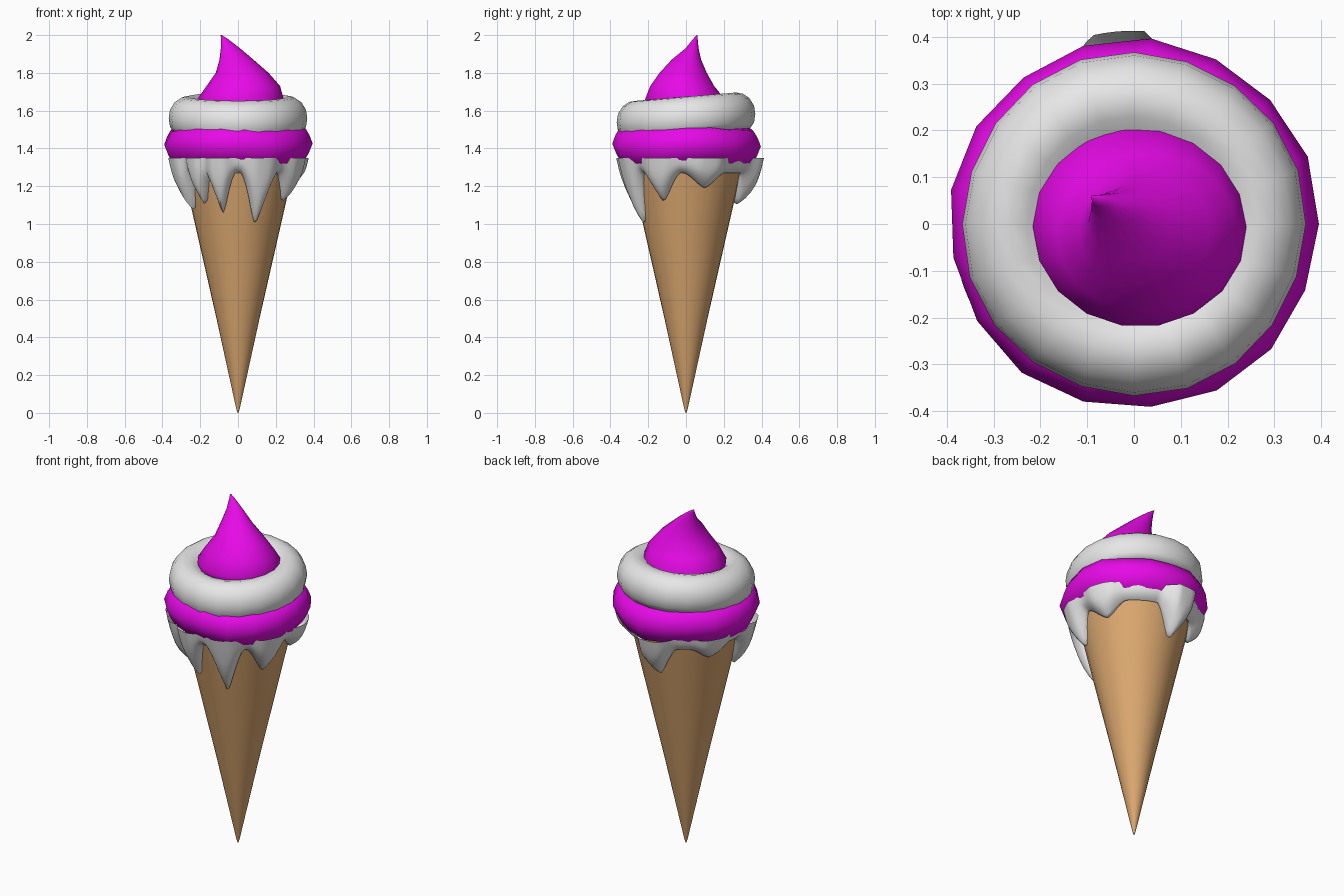
import bpy, math

if "Cube" in bpy.data.objects:
    bpy.data.objects.remove(bpy.data.objects["Cube"])

def material(name, rgb):
    m = bpy.data.materials.new(name)
    m.diffuse_color = (*rgb, 1)
    m.use_nodes = True
    m.node_tree.nodes["Principled BSDF"].inputs["Base Color"].default_value = m.diffuse_color
    return m

wafer = material("wafer tan", (0.71, 0.39, 0.16))
cream = material("cream white", (0.8, 0.8, 0.8))
berry = material("berry pink", (0.8, 0.003, 0.8))

def loft(name, rows, mat, angle=180, cap_start=False, cap_end=False):
    """Skin closed rings that all have the same number of points."""
    n = len(rows[0])
    verts = [p for row in rows for p in row]
    faces = [(k * n + i, k * n + (i + 1) % n, (k + 1) * n + (i + 1) % n, (k + 1) * n + i)
             for k in range(len(rows) - 1) for i in range(n)]
    if cap_start:
        faces.append(tuple(reversed(range(n))))
    if cap_end:
        faces.append(tuple(range(len(verts) - n, len(verts))))
    me = bpy.data.meshes.new(name)
    me.from_pydata(verts, [], faces)
    me.materials.append(mat)
    ob = bpy.data.objects.new(name, me)
    bpy.context.collection.objects.link(ob)
    bpy.ops.object.select_all(action='DESELECT')
    ob.select_set(True)
    bpy.context.view_layer.objects.active = ob
    bpy.ops.object.shade_smooth_by_angle(angle=math.radians(angle))
    return ob

def ring(n, rx, z, cx=0, cy=0, ry=None, wave=None):
    pts = []
    for i in range(n):
        a = 2 * math.pi * i / n
        dz, s = wave(a) if wave else (0, 1)
        pts.append((cx + rx * s * math.cos(a), cy + (ry or rx) * s * math.sin(a), z + dz))
    return pts

# Wafer cone
def cone_r(z):
    return 0.228 * z

loft("cone", [ring(32, r, z) for r, z in
              ((0.003, 0), (0.01, 0.025), (cone_r(0.5), 0.5), (cone_r(1.0), 1.0), (cone_r(1.38), 1.38))],
     wafer, 40, True, True)

# Melted cream skirt: each drip is (angle, tip height, half width, thickness)
drips = [(-68, 1.0, 19, 0.065), (-26, 1.12, 20, 0.07), (20, 1.19, 22, 0.075),
         (95, 1.1, 20, 0.105), (150, 1.21, 20, 0.07), (204, 1.08, 16, 0.08),
         (229, 1.1, 12, 0.075), (252, 1.06, 15, 0.07)]

def drip_at(deg):
    low, thick = 1.27, 0.045
    for a, tip, w, t in drips:
        d = abs((deg - a + 180) % 360 - 180) / w
        if d < 1:
            f = 1 - d
            f = f * f * (3 - 2 * f) * 0.5 + f * 0.5
            low = min(low, 1.27 - (1.27 - tip) * f)
            thick = max(thick, 0.045 + (t - 0.045) * min(1, f * 1.6))
    return low, thick

N = 120
skirt = []
for t in (0, 0.15, 0.3, 0.45, 0.6, 0.75, 0.87, 0.95, 1.0, 1.01):
    row = []
    for i in range(N):
        deg = 360 * i / N
        low, thick = drip_at(deg)
        z = 1.35 + (low - 1.35) * min(t, 1)
        r = cone_r(z) + thick * (1 - 0.8 * t ** 4)
        if t > 1:
            r, z = cone_r(z) - 0.01, z + 0.012
        a = math.radians(deg)
        row.append((r * math.cos(a), r * math.sin(a), z))
    skirt.append(row)
loft("cream_drips", skirt[::-1], cream, 60)

# Lower berry ring with a ridged rim
def berry_wave(a):
    return 0.008 * math.sin(3 * a + 1) + 0.004 * math.sin(7 * a), 1 + 0.008 * math.sin(5 * a)

loft("berry_ring", [ring(17, r, z, wave=berry_wave) for r, z in
                    ((0.25, 1.32), (0.3, 1.312), (0.35, 1.325), (0.375, 1.37), (0.395, 1.42),
                     (0.378, 1.465), (0.357, 1.5), (0.3, 1.515), (0.2, 1.52))], berry, 180)

# Upper cream ring, a little higher at the back
def cream_wave(a):
    return 0.022 * math.sin(a), 1 + 0.006 * math.sin(4 * a)

loft("cream_ring", [ring(20, r, z, wave=cream_wave) for r, z in
                    ((0.2, 1.49), (0.34, 1.485), (0.36, 1.515), (0.367, 1.56), (0.36, 1.605), (0.335, 1.645),
                     (0.3, 1.668), (0.265, 1.674), (0.23, 1.665), (0.18, 1.63))], cream, 180)

# Berry swirl on top with its bent tip: height, centre x, radius x, centre y, radius y
swirl = [(1.6, 0.015, 0.225, -0.005, 0.21), (1.66, 0.013, 0.229, -0.005, 0.215),
         (1.73, 0.028, 0.195, -0.02, 0.172), (1.80, 0.022, 0.14, -0.015, 0.127),
         (1.87, -0.008, 0.09, 0.002, 0.079), (1.93, -0.04, 0.051, 0.032, 0.035),
         (1.98, -0.072, 0.018, 0.05, 0.012), (2.0, -0.089, 0.003, 0.058, 0.003)]
loft("berry_swirl", [ring(18, rx, z, cx, cy, ry) for z, cx, rx, cy, ry in swirl], berry, 180, True, True)
